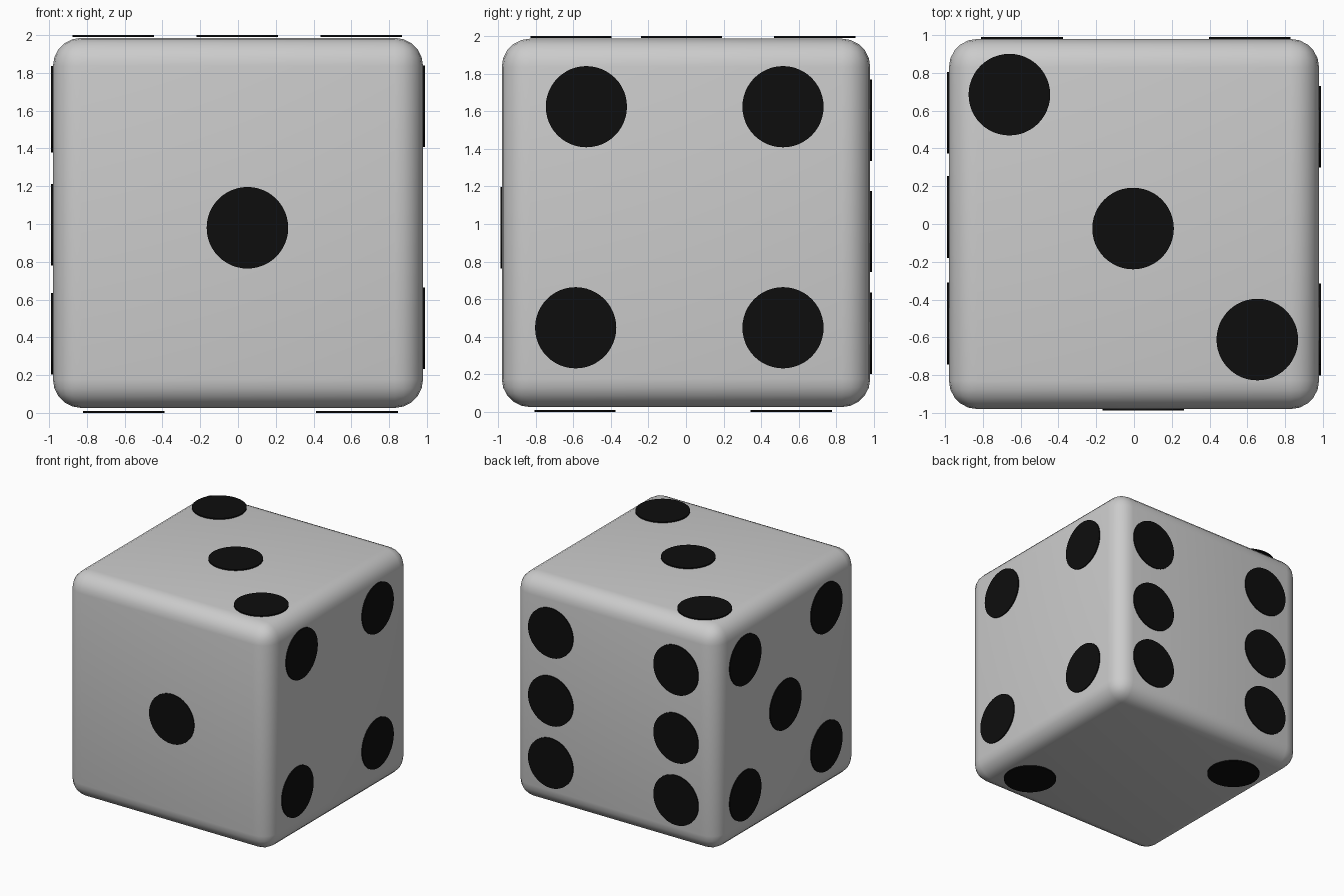
import bpy
from math import pi

if "Cube" in bpy.data.objects:
    bpy.data.objects.remove(bpy.data.objects["Cube"])

R, T = 0.216, 0.01   # pip radius and thickness

black = bpy.data.materials.new("pip_black")
black.diffuse_color = (0.004, 0.004, 0.004, 1)
black.use_nodes = True
black.node_tree.nodes["Principled BSDF"].inputs["Base Color"].default_value = black.diffuse_color

# Die body: rounded cube
bpy.ops.mesh.primitive_cube_add(size=1.96, location=(0, 0, 1.006))
body = bpy.context.object
body.name = "die_body"
bev = body.modifiers.new("rounding", "BEVEL")
bev.width = 0.15
bev.segments = 5
bpy.ops.object.shade_smooth()


def pip(name, loc, rot):
    bpy.ops.mesh.primitive_cylinder_add(vertices=48, radius=R, depth=T,
                                        location=loc, rotation=rot)
    ob = bpy.context.object
    ob.name = name
    ob.data.materials.append(black)
    bpy.ops.object.shade_smooth_by_angle()


# Each face: axis, plane position, pip centres in the other two axes
faces = {
    "front_one": ("y", -0.983, [(0.05, 0.98)]),
    "bottom_two": ("z", 0.005, [(0.63, -0.59), (-0.605, 0.56)]),
    "top_three": ("z", 1.995, [(-0.66, 0.685), (-0.005, -0.024), (0.653, -0.612)]),
    "right_four": ("x", 0.984, [(-0.53, 1.624), (0.516, 1.624),
                                (-0.587, 0.448), (0.516, 0.448)]),
    "left_five": ("x", -0.984, [(0.59, 1.595), (-0.527, 1.622), (0.037, 0.997),
                                (0.59, 0.418), (-0.527, 0.418)]),
    "back_six": ("y", 0.984, [(x, z) for x in (-0.593, 0.614)
                              for z in (1.552, 0.96, 0.419)]),
}
for name, (axis, p, centres) in faces.items():
    for i, (a, b) in enumerate(centres):
        loc, rot = {"x": ((p, a, b), (0, pi / 2, 0)),
                    "y": ((a, p, b), (pi / 2, 0, 0)),
                    "z": ((a, b, p), (0, 0, 0))}[axis]
        pip(f"{name}_pip_{i + 1}", loc, rot)
